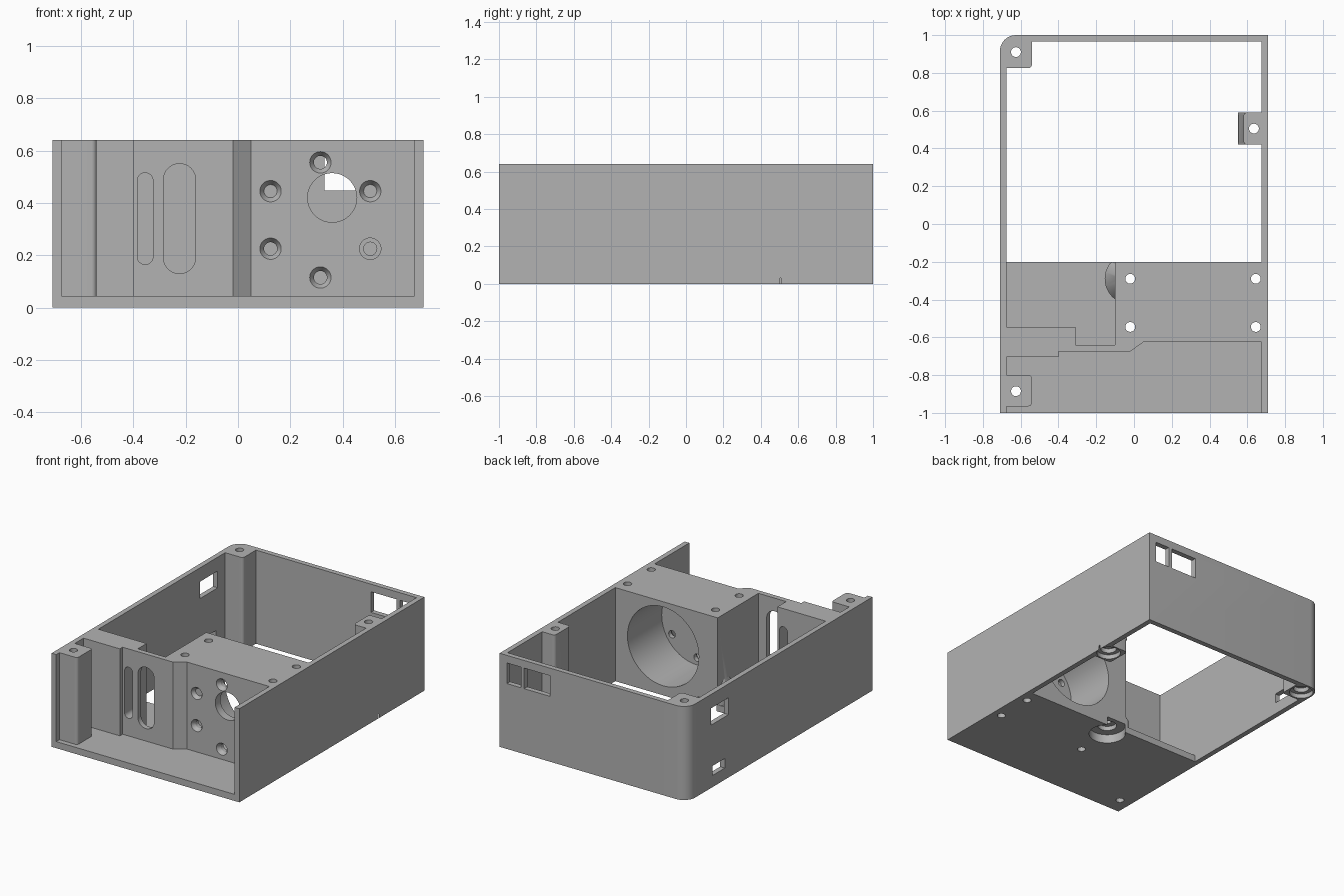
import bpy
import bmesh
from math import sin, cos, pi
from mathutils import Vector, Matrix

if "Cube" in bpy.data.objects:
    bpy.data.objects.remove(bpy.data.objects["Cube"])

grey = bpy.data.materials.new("grey plastic")
grey.use_nodes = True
COLOUR = (0.45, 0.45, 0.45, 1)
grey.diffuse_color = COLOUR
grey.node_tree.nodes["Principled BSDF"].inputs["Base Color"].default_value = COLOUR

H = 0.64        # total height
FLOOR = 0.045   # floor thickness
EDGE = -0.2     # where floor and motor block end


def finish(bm, name):
    bmesh.ops.recalc_face_normals(bm, faces=bm.faces)
    mesh = bpy.data.meshes.new(name)
    bm.to_mesh(mesh)
    bm.free()
    mesh.materials.append(grey)
    ob = bpy.data.objects.new(name, mesh)
    bpy.context.collection.objects.link(ob)
    return ob


def rounded(points, steps=8):
    """Outline in which a third value on a point rounds that square corner."""
    out = []
    for i, p in enumerate(points):
        v = Vector(p[:2])
        if len(p) == 2:
            out.append(v)
            continue
        d1 = (Vector(points[i - 1][:2]) - v).normalized()
        d2 = (Vector(points[(i + 1) % len(points)][:2]) - v).normalized()
        for k in range(steps + 1):
            t = pi / 2 * k / steps
            out.append(v + p[2] * (d1 + d2 - d2 * cos(t) - d1 * sin(t)))
    return out


def prism(name, points, lo, hi, axis="z"):
    """Extrude an outline along z, or an x-z outline along y."""
    bm = bmesh.new()
    place = (lambda p: (p.x, p.y, lo)) if axis == "z" else (lambda p: (p.x, lo, p.y))
    face = bm.faces.new([bm.verts.new(place(p)) for p in rounded(points)])
    ext = bmesh.ops.extrude_face_region(bm, geom=[face])
    move = Vector((0, 0, hi - lo)) if axis == "z" else Vector((0, hi - lo, 0))
    bmesh.ops.translate(bm, vec=move, verts=[g for g in ext["geom"] if isinstance(g, bmesh.types.BMVert)])
    return finish(bm, name)


def box(name, x0, x1, y0, y1, z0, z1):
    return prism(name, [(x0, y0), (x1, y0), (x1, y1), (x0, y1)], z0, z1)


def cone(name, a, b, lo, hi, r1, r2=None, axis="z"):
    """Cylinder or cone along z at (x, y), or along y at (x, z)."""
    bm = bmesh.new()
    mid = (lo + hi) / 2
    if axis == "z":
        m = Matrix.Translation((a, b, mid))
    else:
        m = Matrix.Translation((a, mid, b)) @ Matrix.Rotation(-pi / 2, 4, "X")
    bmesh.ops.create_cone(bm, cap_ends=True, segments=48, radius1=r1,
                          radius2=r1 if r2 is None else r2, depth=hi - lo, matrix=m)
    return finish(bm, name)


def combine(tool, operation="DIFFERENCE"):
    mod = body.modifiers.new("shape", "BOOLEAN")
    mod.operation = operation
    mod.solver = "EXACT"
    mod.object = tool
    bpy.context.view_layer.objects.active = body
    bpy.ops.object.modifier_apply(modifier=mod.name)
    bpy.data.objects.remove(tool)


# walls, front post, recessed front panel and motor block in one plan outline
body = prism("enclosure", [
    (-.71, -1), (-.675, -1), (-.675, -.965), (-.54, -.965, .02), (-.54, -.8, .02),
    (-.675, -.8), (-.675, -.705), (-.4, -.705), (-.4, -.675), (-.02, -.675),
    (.05, -.625), (.675, -.625), (.675, -1), (.71, -1), (.71, 1), (-.71, 1, .085)], 0, H)

# main chamber, leaving the back corner post and the side post standing
combine(prism("chamber", [
    (-.675, -.545), (-.31, -.545), (-.31, -.64), (-.1, -.64), (-.1, EDGE),
    (.675, EDGE), (.675, .42), (.58, .42, .02), (.58, .59, .02), (.675, .59),
    (.675, .965), (-.54, .965), (-.54, .825, .02), (-.675, .825)], -.1, H + .1))

# floor under the front half
combine(box("floor", -.7, .7, -1, EDGE, 0, FLOOR), "UNION")

# widened foot of the side post, sloping into it
combine(prism("side_post_foot", [
    (.55, .42, .02), (.69, .42), (.69, .59), (.55, .59, .02)], 0, .1), "UNION")
foot_slope = prism("foot_slope", [(.55, .421), (.69, .421), (.69, .589), (.55, .589)], .09, .2)
for v in foot_slope.data.vertices:
    if v.co.z > .15 and v.co.x < .6:
        v.co.x = .585
combine(foot_slope, "UNION")

# conical screw boss at the inner corner of the block, trimmed at the floor edge
BOSS = (-.02, -.29)
for lo, hi, r2 in ((0, .1, .135), (.1, .2, .08)):
    boss = cone("screw_boss", *BOSS, lo, hi, .135, r2)
    for v in boss.data.vertices:
        v.co.y = min(v.co.y, EDGE - .001)
    combine(boss, "UNION")

# motor bore, shaft opening and ring of countersunk screw holes
combine(cone("bore", .313, .335, -.57, -.1, .27, axis="y"))
combine(cone("shaft_opening", .36, .42, -.8, -.5, .094, axis="y"))
for i in range(6):
    a = pi / 6 + i * pi / 3
    x, z = .315 + .22 * cos(a), .335 + .22 * sin(a)
    combine(cone("motor_screw", x, z, -.8, -.5, .025, axis="y"))
    combine(cone("countersink", x, z, -.63, -.6, .044, .025, axis="y"))

# two upright slots through the panel
for x0, x1, z0, z1 in ((-.285, -.162, .13, .55), (-.385, -.325, .165, .515)):
    r = (x1 - x0) / 2 - .0005
    combine(prism("slot", [(x0, z0, r), (x1, z0, r), (x1, z1, r), (x0, z1, r)], -.8, -.5, "y"))

# vertical screw holes
POSTS = [(-.625, .91), (.635, .505)]
for x, y in POSTS + [(-.625, -.885)] + [(x, y) for x in (-.02, .645) for y in (-.29, -.545)]:
    combine(cone("screw_hole", x, y, -.1, H + .1, .026))

# screw head recesses underneath
for x, y in POSTS:
    combine(cone("recess", x, y, -.1, .03, .0752))
    combine(cone("inner_recess", x, y, -.1, .06, .05))
combine(cone("boss_recess", *BOSS, -.1, .06, .115))
combine(cone("boss_inner_recess", *BOSS, -.1, .09, .06))

# connector windows in the back and side walls
for x0, x1 in ((.55, .655), (.33, .525)):
    combine(box("back_window", x0, x1, .9, 1.1, .447, .588))
combine(box("side_window", -.8, -.6, .555, .745, .43, .545))
combine(box("low_window", -.8, -.6, .595, .725, .08, .145))

bpy.ops.object.select_all(action="DESELECT")
body.select_set(True)
bpy.context.view_layer.objects.active = body
bpy.ops.object.shade_smooth_by_angle()
